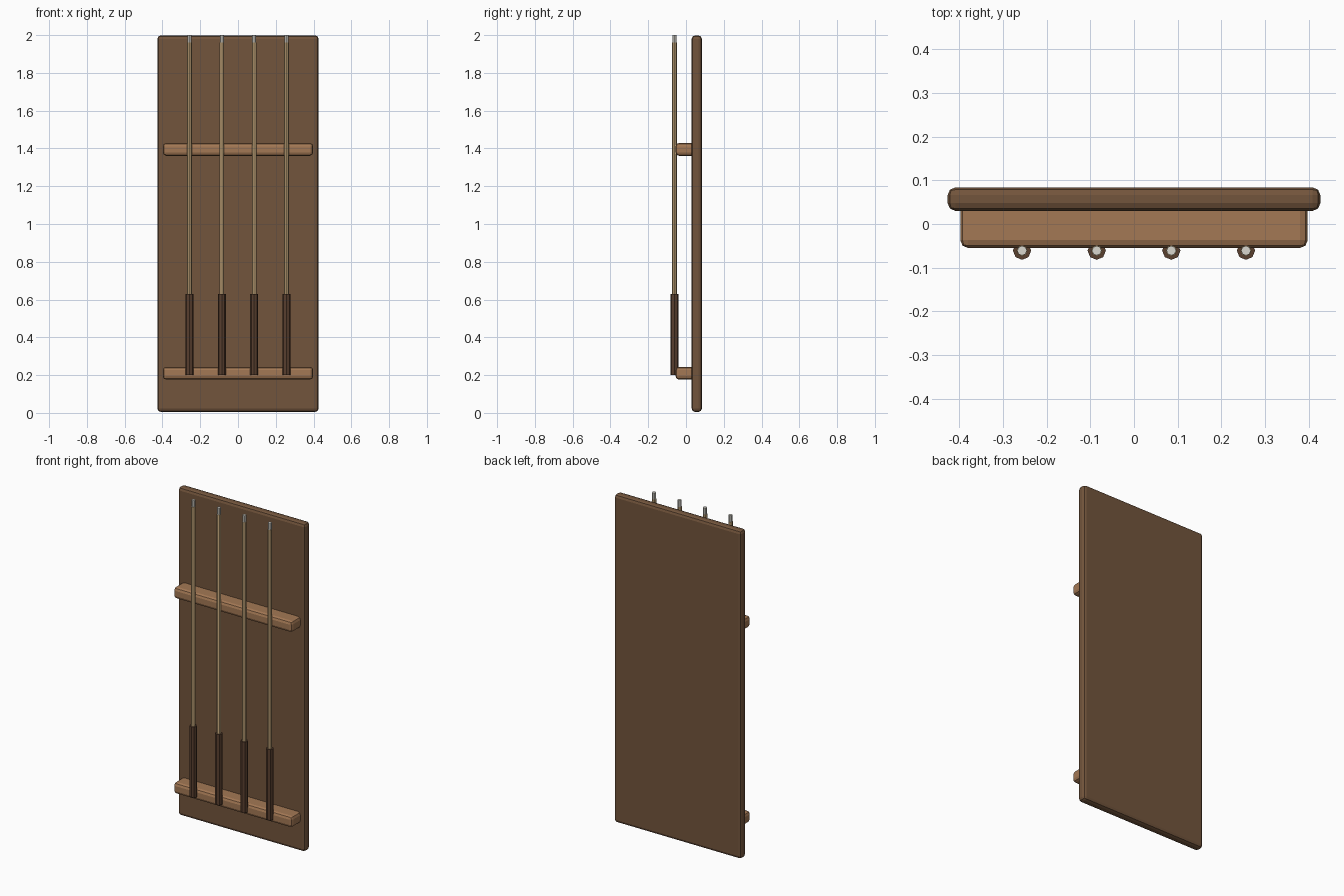
import bpy

if "Cube" in bpy.data.objects:
    bpy.data.objects.remove(bpy.data.objects["Cube"])


def material(name, rgb):
    m = bpy.data.materials.new(name)
    m.diffuse_color = (*rgb, 1)
    m.use_nodes = True
    m.node_tree.nodes["Principled BSDF"].inputs["Base Color"].default_value = m.diffuse_color
    return m


DARK = material("dark_wood", (0.17, 0.09, 0.045))
LIGHT = material("light_wood", (0.37, 0.19, 0.09))
MAPLE = material("shaft_wood", (0.62, 0.43, 0.22))
BUTT = material("butt_wood", (0.10, 0.05, 0.028))
TIP = material("tip", (0.70, 0.68, 0.62))


def box(name, x, y, z, bevel, mat):
    """Bevelled box from (min, max) ranges."""
    ranges = (x, y, z)
    bpy.ops.mesh.primitive_cube_add(size=1, location=[(a + b) / 2 for a, b in ranges])
    o = bpy.context.object
    o.name = name
    o.scale = [b - a for a, b in ranges]
    bpy.ops.object.transform_apply(location=False, rotation=False, scale=True)
    mod = o.modifiers.new("bevel", "BEVEL")
    mod.width = bevel
    mod.segments = 2
    o.data.materials.append(mat)


def rod(name, x, z0, z1, r0, r1, mat):
    """Eight-sided tapered rod standing in front of the rails."""
    bpy.ops.mesh.primitive_cone_add(vertices=8, radius1=r0, radius2=r1, depth=z1 - z0,
                                    location=(x, -0.061, (z0 + z1) / 2))
    o = bpy.context.object
    o.name = name
    o.data.materials.append(mat)


# Back board
box("back_board", (-0.427, 0.427), (0.03, 0.084), (0.005, 1.998), 0.018, DARK)

# Two horizontal rails
for name, z in (("lower_rail", 0.21), ("upper_rail", 1.395)):
    box(name, (-0.398, 0.398), (-0.055, 0.055), (z - 0.034, z + 0.034), 0.018, LIGHT)

# Four cues: butt, shaft and tip
for i in range(4):
    x = (i - 1.5) * 0.171
    rod(f"cue_butt_{i + 1}", x, 0.20, 0.63, 0.021, 0.021, BUTT)
    rod(f"cue_shaft_{i + 1}", x, 0.63, 1.96, 0.0125, 0.0125, MAPLE)
    rod(f"cue_tip_{i + 1}", x, 1.96, 2.0, 0.011, 0.011, TIP)
